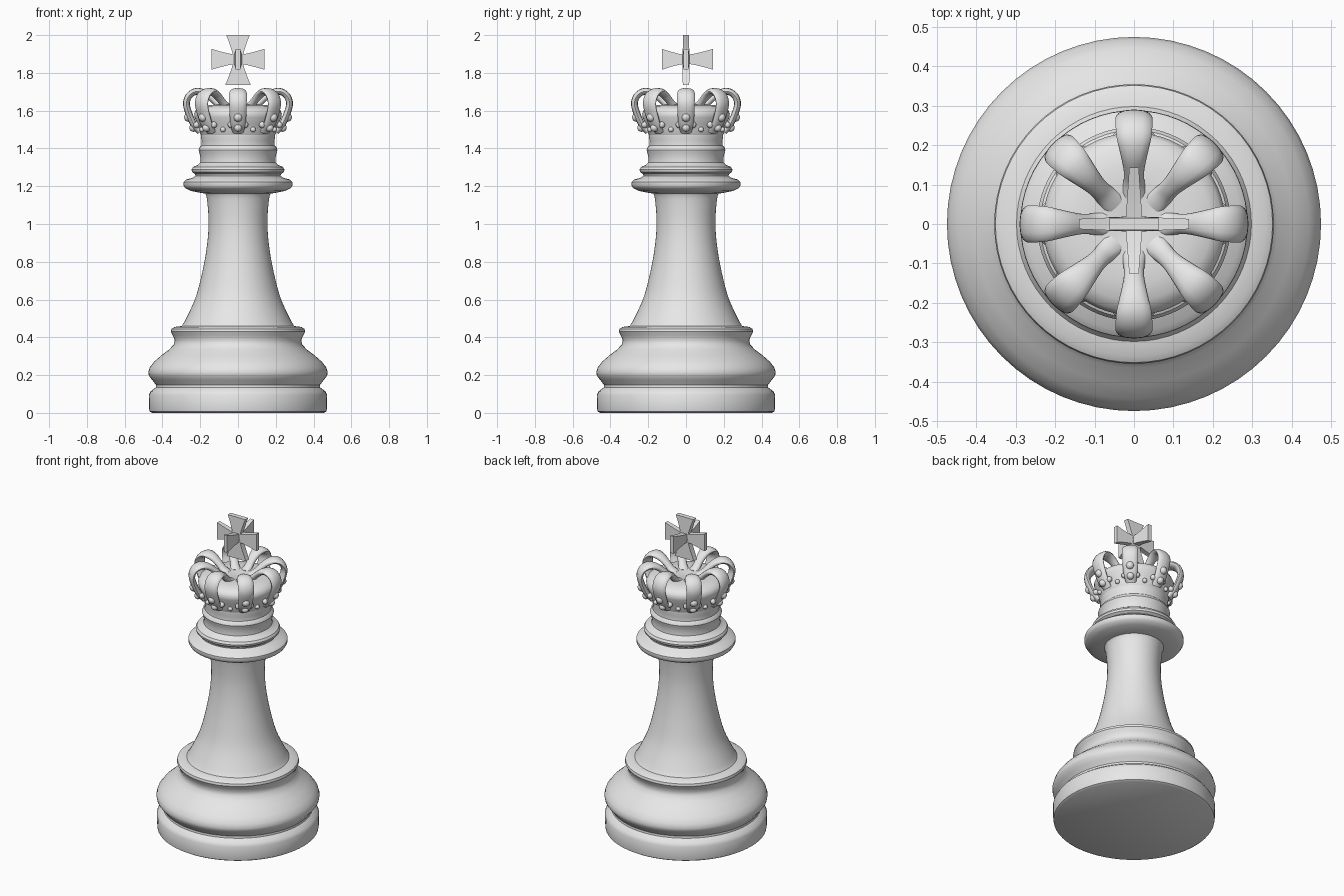
import bpy, bmesh, math
from mathutils import Vector, Matrix

if "Cube" in bpy.data.objects:
    bpy.data.objects.remove(bpy.data.objects["Cube"])

mat = bpy.data.materials.new("pale_grey")
mat.diffuse_color = (0.8, 0.8, 0.8, 1)
mat.use_nodes = True
mat.node_tree.nodes["Principled BSDF"].inputs["Base Color"].default_value = mat.diffuse_color


def finish(bm, name, angle=35):
    bmesh.ops.recalc_face_normals(bm, faces=bm.faces)
    me = bpy.data.meshes.new(name)
    bm.to_mesh(me)
    bm.free()
    me.materials.append(mat)
    ob = bpy.data.objects.new(name, me)
    bpy.context.collection.objects.link(ob)
    bpy.ops.object.select_all(action='DESELECT')
    ob.select_set(True)
    bpy.context.view_layer.objects.active = ob
    bpy.ops.object.shade_smooth_by_angle(angle=math.radians(angle))
    return ob


def loft(bm, rings):
    """Skin closed rings of points and cap both ends."""
    rows = [[bm.verts.new(p) for p in ring] for ring in rings]
    n = len(rows[0])
    for a, b in zip(rows, rows[1:]):
        for i in range(n):
            j = (i + 1) % n
            bm.faces.new((a[i], a[j], b[j], b[i]))
    bm.faces.new(rows[0])
    bm.faces.new(rows[-1])


def lathe(name, profile, n=64):
    bm = bmesh.new()
    loft(bm, [[(r * math.cos(2 * math.pi * i / n), r * math.sin(2 * math.pi * i / n), z)
               for i in range(n)] for r, z in profile])
    return finish(bm, name)


def smooth_path(pts, steps=4):
    """Catmull-Rom resampling of control points."""
    pts = [Vector(p) for p in pts]
    ext = [2 * pts[0] - pts[1]] + pts + [2 * pts[-1] - pts[-2]]
    out = []
    for k in range(1, len(ext) - 2):
        a, b, c, d = ext[k - 1:k + 3]
        for s in range(steps):
            t = s / steps
            out.append(0.5 * (2 * b + (c - a) * t + (2 * a - 5 * b + 4 * c - d) * t * t
                              + (3 * b - a - 3 * c + d) * t ** 3))
    return out + [pts[-1]]


# Turned foot with its groove and bulge
lathe("base", [(.455, 0), (.468, .008), (.47, .02), (.472, .095), (.462, .115), (.435, .135),
               (.434, .148), (.455, .175), (.472, .197), (.475, .215), (.468, .24),
               (.445, .27), (.405, .305), (.365, .335), (.34, .362), (.335, .385),
               (.345, .41), (.355, .43), (.352, .445), (.335, .455), (.28, .462)])

# Tapering stem
lathe("stem", [tuple(p[:2]) for p in smooth_path(
    [(.305, .45, 0), (.28, .49, 0), (.225, .61, 0), (.188, .75, 0), (.165, .88, 0),
     (.156, .99, 0), (.159, 1.08, 0), (.168, 1.15, 0), (.185, 1.175, 0)])])

# Collar and neck rings
lathe("collar", [(.165, 1.16), (.2, 1.165), (.25, 1.175), (.28, 1.19), (.289, 1.205),
                 (.288, 1.222), (.272, 1.236), (.24, 1.245), (.225, 1.255), (.228, 1.265),
                 (.243, 1.275), (.246, 1.288), (.238, 1.302), (.214, 1.312), (.2, 1.325),
                 (.198, 1.35), (.204, 1.375), (.209, 1.392), (.204, 1.405),
                 (.194, 1.415), (.192, 1.44), (.197, 1.46), (.195, 1.48)])

# Puffy cap inside the crown
lathe("crown_cap", [(.19, 1.46), (.2, 1.48), (.205, 1.5), (.215, 1.53), (.23, 1.565),
                    (.232, 1.585), (.222, 1.606), (.195, 1.622), (.15, 1.63),
                    (.1, 1.632), (.04, 1.625), (.004, 1.622)])

# Eight crown arches: each path point is (radius, height, half width)
path = smooth_path([(.2, 1.488, .03), (.232, 1.525, .04), (.256, 1.575, .044),
                    (.273, 1.635, .046), (.258, 1.68, .047), (.22, 1.702, .044),
                    (.175, 1.692, .034), (.135, 1.662, .026), (.105, 1.635, .027),
                    (.07, 1.615, .035)])
bm = bmesh.new()
for k in range(8):
    rot = Matrix.Rotation(k * math.pi / 4, 3, 'Z')
    rings = []
    for i, p in enumerate(path):
        d = path[min(i + 1, len(path) - 1)] - path[max(i - 1, 0)]
        nx, nz = Vector((d.y, -d.x)).normalized()
        ring = []
        for j in range(12):
            a = 2 * math.pi * j / 12
            h = .018 * math.sin(a)
            ring.append(rot @ Vector((p.x + nx * h, p.z * math.cos(a), p.y + nz * h)))
        rings.append(ring)
    loft(bm, rings)
finish(bm, "crown_arches", 60)

# Beads at the foot of the arches and around the band
bm = bmesh.new()
for k in range(8):
    for off, r, z, s in ((0, .236, 1.51, .022), (-.17, .222, 1.525, .017),
                         (.17, .222, 1.525, .017), (.3927, .208, 1.5, .014),
                         (0, .262, 1.565, .024)):
        a = k * math.pi / 4 + off
        bmesh.ops.create_uvsphere(bm, u_segments=12, v_segments=8, radius=s,
                                  matrix=Matrix.Translation((r * math.cos(a), r * math.sin(a), z)))
finish(bm, "crown_beads", 60)

# Cross with six flared arms
C = Vector((0, 0, 1.872))


def arm(bm, direction, side, thick, length, w0, w1, t0, t1):
    d, s, t = Vector(direction), Vector(side), Vector(thick)
    rings = []
    for f in (0, .35, .7, 1):
        w = w0 + (w1 - w0) * f ** 1.3
        h = t0 + (t1 - t0) * f
        rings.append([C + d * length * f + s * w * a + t * h * b
                      for a, b in ((-1, -1), (1, -1), (1, 1), (-1, 1))])
    loft(bm, rings)


X, Y, Z = (1, 0, 0), (0, 1, 0), (0, 0, 1)
bm = bmesh.new()
arm(bm, Z, X, Y, .128, .022, .062, .019, .015)
arm(bm, (0, 0, -1), X, Y, .137, .022, .068, .019, .017)
for s in (1, -1):
    arm(bm, (s, 0, 0), Z, Y, .14, .022, .055, .019, .013)
    arm(bm, (0, s, 0), Z, X, .143 if s > 0 else .127, .022, .055, .022, .012)
finish(bm, "cross", 30)
